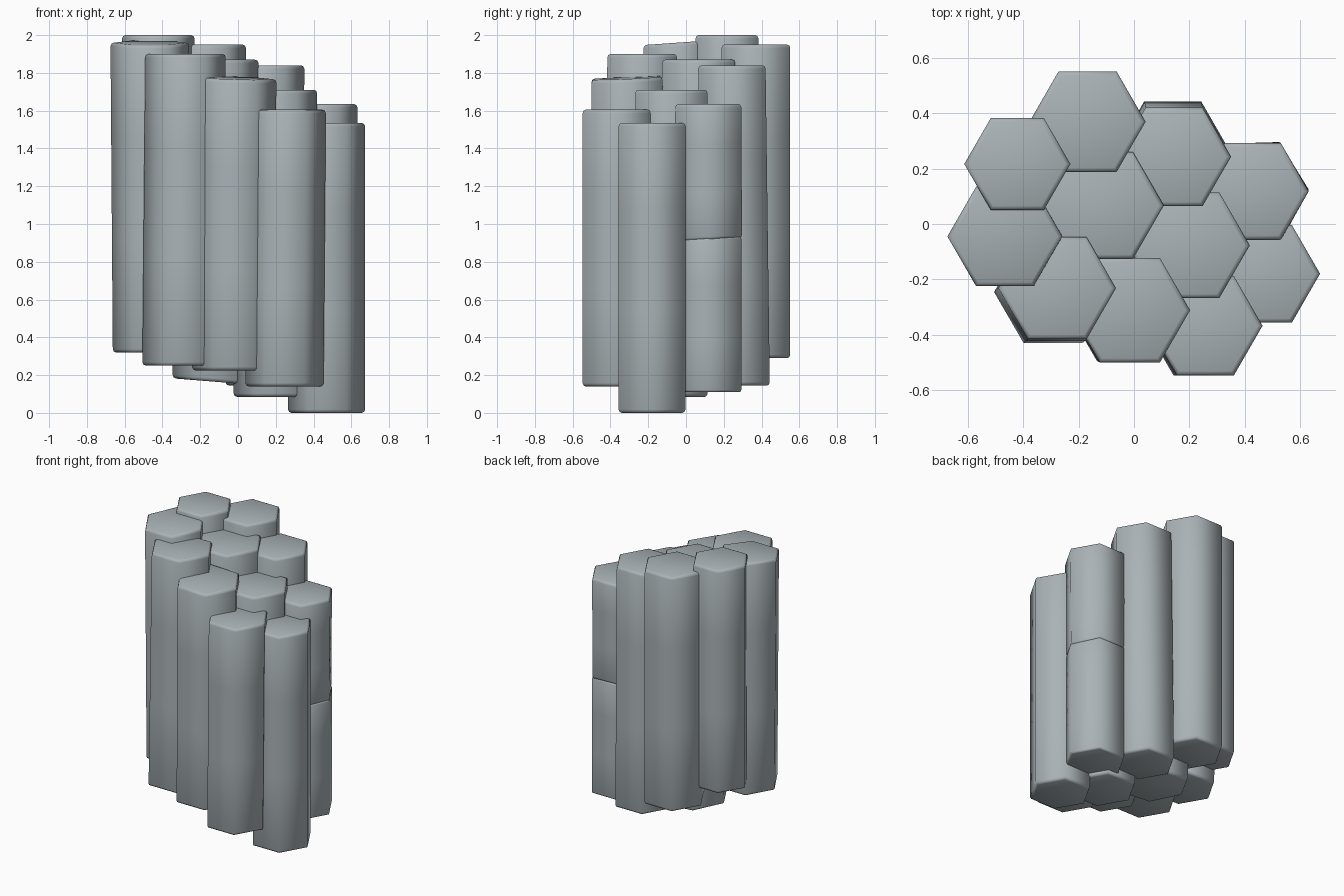
import bpy, bmesh, math

if "Cube" in bpy.data.objects:
    bpy.data.objects.remove(bpy.data.objects["Cube"])

stone = bpy.data.materials.new("grey_stone")
stone.diffuse_color = (0.40, 0.45, 0.47, 1)
stone.use_nodes = True
stone.node_tree.nodes["Principled BSDF"].inputs["Base Color"].default_value = stone.diffuse_color


def column(name, cx, cy, r, z0, z1, lean=(0, 0), tilt=(0, 0), btilt=(0, 0),
           twist=0, bev=0.018):
    """Hexagonal column, lean = offset of the foot, tilt = slopes of the end caps."""
    bm = bmesh.new()
    rings = []
    # (fraction of height, z offset, inset): softened rims at both ends
    levels = [(0, 0, bev), (0, bev * 0.3, bev * 0.3), (0, bev, 0),
              (0.35, 0, 0), (0.7, 0, 0),
              (1, -bev, 0), (1, -bev * 0.3, bev * 0.3), (1, 0, bev)]
    for t, dz, inset in levels:
        ring = []
        a0 = math.radians(twist) * (1 - t)
        for k in range(6):
            a = a0 + k * math.pi / 3
            dx, dy = (r - inset) * math.cos(a), (r - inset) * math.sin(a)
            z = z0 + (z1 - z0) * t + dz
            z += t * (tilt[0] * dx + tilt[1] * dy)
            z += (1 - t) * (btilt[0] * dx + btilt[1] * dy)
            ring.append(bm.verts.new((cx + dx + lean[0] * (1 - t),
                                      cy + dy + lean[1] * (1 - t), z)))
        rings.append(ring)
    for lo, hi in zip(rings, rings[1:]):
        for k in range(6):
            n = (k + 1) % 6
            bm.faces.new((lo[k], lo[n], hi[n], hi[k]))
    bm.faces.new(rings[-1])
    bm.faces.new(rings[0][::-1])
    for f in bm.faces:
        f.smooth = True
    me = bpy.data.meshes.new(name)
    bm.to_mesh(me)
    bm.free()
    me.materials.append(stone)
    ob = bpy.data.objects.new(name, me)
    bpy.context.collection.objects.link(ob)
    return ob


# back row
column("column_back_left", -0.422, 0.217, 0.192, 0.42, 2.0)
column("column_back", -0.168, 0.37, 0.21, 0.29, 1.95)
column("column_back_right", 0.145, 0.243, 0.206, 0.145, 1.84, lean=(-0.005, 0.022))

# cracked column on the right: two stacked pieces
column("cracked_column_lower", 0.43, 0.118, 0.202, 0.11, 0.925, tilt=(0, 0.05), bev=0.012)
column("cracked_column_upper", 0.43, 0.118, 0.202, 0.915, 1.635, btilt=(0, 0.05), twist=2)

# middle row
column("column_left", -0.467, -0.045, 0.208, 0.32, 1.96, lean=(0.012, 0), tilt=(0, 0.07))
column("column_middle_left", -0.115, 0.067, 0.223, 0.165, 1.87, lean=(-0.008, 0),
       btilt=(-0.08, 0))
column("column_middle_right", 0.198, -0.077, 0.221, 0.085, 1.71)
column("column_right", 0.469, -0.18, 0.204, 0.0, 1.535)

# front row
column("column_front_left", -0.278, -0.232, 0.213, 0.25, 1.90, lean=(-0.015, -0.014))
column("column_front", -0.015, -0.312, 0.218, 0.225, 1.773, lean=(-0.01, 0.005),
       tilt=(-0.03, 0.04))
column("column_front_right", 0.258, -0.368, 0.207, 0.14, 1.605, lean=(-0.012, 0))
